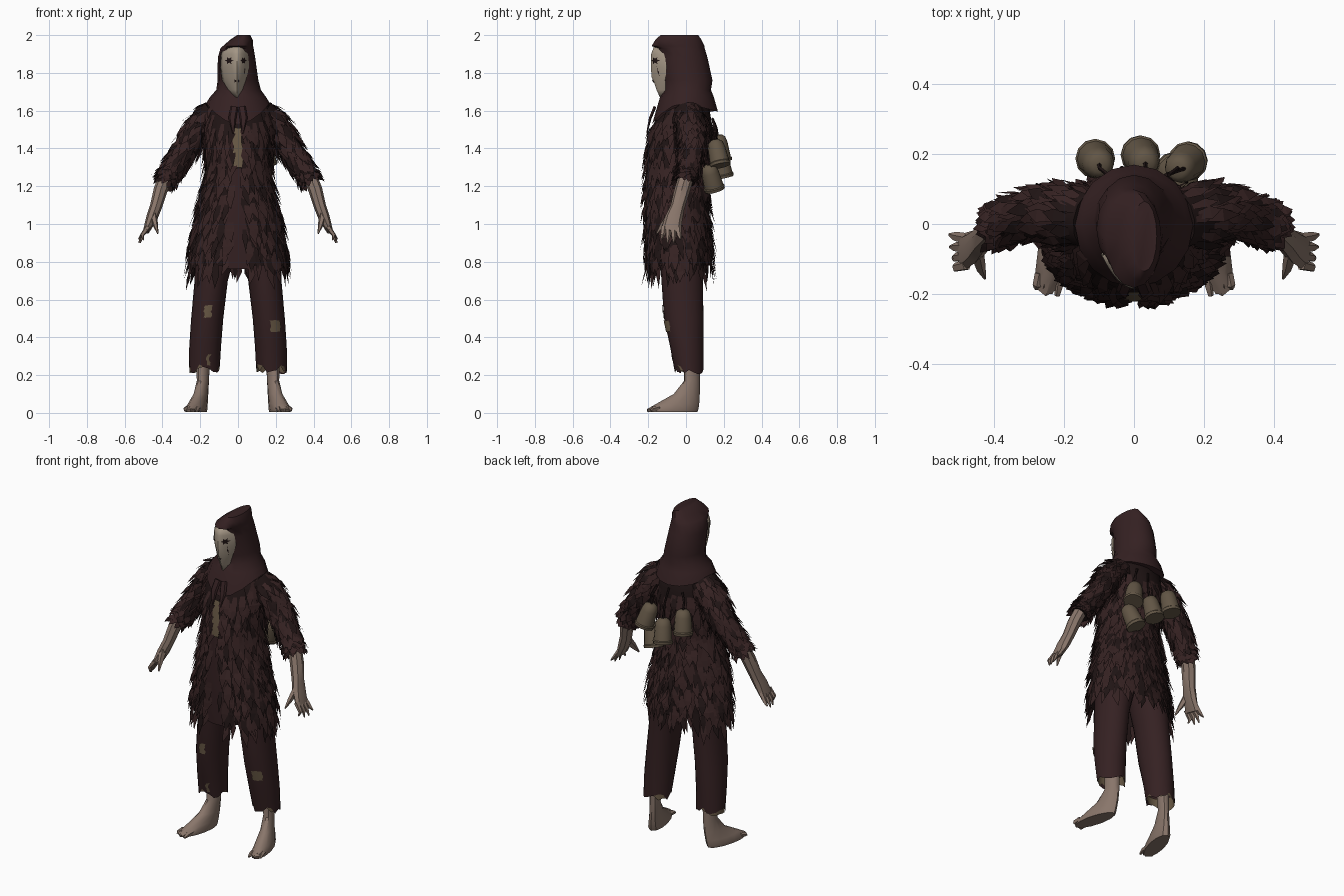
import bpy, bmesh, math, random
from mathutils import Vector, Matrix

random.seed(4)
cube = bpy.data.objects.get("Cube")
if cube:
    bpy.data.objects.remove(cube)


def material(name, rgb):
    m = bpy.data.materials.new(name)
    m.use_nodes = True
    m.diffuse_color = (*rgb, 1)
    m.node_tree.nodes["Principled BSDF"].inputs["Base Color"].default_value = (*rgb, 1)
    return m


cloth = material("dark brown cloth", (0.035, 0.015, 0.016))
rag = material("brown rags", (0.035, 0.0155, 0.0155))
shadow = material("blackish brown", (0.014, 0.007, 0.007))
skin = material("weathered skin", (0.25, 0.18, 0.145))
bone = material("pale mask", (0.37, 0.305, 0.235))
tan = material("tan lining", (0.14, 0.1, 0.06))
brass = material("dull bell metal", (0.122, 0.092, 0.06))


def finish(name, bm, mats, smooth=True, recalc=True):
    if recalc:
        bmesh.ops.recalc_face_normals(bm, faces=bm.faces[:])
    me = bpy.data.meshes.new(name)
    bm.to_mesh(me)
    bm.free()
    for m in mats:
        me.materials.append(m)
    ob = bpy.data.objects.new(name, me)
    bpy.context.collection.objects.link(ob)
    if smooth:
        bpy.ops.object.select_all(action="DESELECT")
        ob.select_set(True)
        bpy.context.view_layer.objects.active = ob
        bpy.ops.object.shade_smooth_by_angle(angle=math.radians(38))
    return ob


def grid(bm, rows, closed=False, caps=False):
    """Skin rows of points into quads."""
    vs = [[bm.verts.new(p) for p in r] for r in rows]
    n = len(vs[0])
    for a, b in zip(vs, vs[1:]):
        for i in range(n if closed else n - 1):
            bm.faces.new((a[i], a[(i + 1) % n], b[(i + 1) % n], b[i]))
    if caps:
        bm.faces.new(vs[0])
        bm.faces.new(vs[-1])


def lerp_at(rings, key):
    """Interpolate ring values, rings sorted by falling first value."""
    if key >= rings[0][0]:
        return rings[0][1:]
    for a, b in zip(rings, rings[1:]):
        if key >= b[0]:
            k = (a[0] - key) / (a[0] - b[0])
            return [u + (v - u) * k for u, v in zip(a[1:], b[1:])]
    return rings[-1][1:]


def surf(rings, z, t, off=0.0, s=1):
    """Point on a stack of ellipses; angle 0 faces the front."""
    cx, cy, rx, ry = lerp_at(rings, z)
    return Vector((s * (cx + (rx + off) * math.sin(t)), cy - (ry + off) * math.cos(t), z))


def stack(name, rings, mat, n=12, s=1, drop=None, caps=True, skew=0):
    bm = bmesh.new()
    rows = []
    for r in rings:
        row = [surf(rings, r[0], 2 * math.pi * i / n, 0, s) for i in range(n)]
        for p in row:
            p.x -= s * skew * p.y
        rows.append(row)
    if drop:
        for i, p in enumerate(rows[-1]):
            p.z -= drop(2 * math.pi * i / n)
    grid(bm, rows, True, caps)
    return finish(name, bm, [mat])


def tube_point(path, k, t, s=1):
    """Point on a tube; path entries are x, y, z, radius along y, other radius."""
    i = max(0, min(int(k), len(path) - 2))
    p = [u + (v - u) * (k - i) for u, v in zip(path[i], path[i + 1])]
    lo, hi = path[max(0, i - (k == i))], path[i + 1]
    d = (Vector(hi[:3]) - Vector(lo[:3])).normalized()
    a = Vector((0, 1, 0))
    a = (a - d * d.dot(a)).normalized()
    q = Vector(p[:3]) + a * p[3] * math.cos(t) + d.cross(a) * p[4] * math.sin(t)
    return Vector((q.x * s, q.y, q.z))


def tube(name, path, mat, n=8, s=1):
    bm = bmesh.new()
    grid(bm, [[tube_point(path, k, 2 * math.pi * i / n, s) for i in range(n)]
              for k in range(len(path))], True, True)
    return finish(name, bm, [mat])


def patch(name, rings, z0, z1, t0, t1, mat, s=1, off=0.005, ragged=0.012):
    """Thin plate following a stacked surface, with uneven edges."""
    bm = bmesh.new()
    rows = []
    for j in range(7):
        w = random.uniform(-ragged, ragged) / 0.1
        rows.append([surf(rings, z0 + (z1 - z0) * j / 6 + random.uniform(-ragged, ragged) / 3,
                          t0 + (t1 - t0) * i / 4 + w, off, s) for i in range(5)])
    grid(bm, rows)
    return finish(name, bm, [mat])


def rags(name, f, starts, around, step, width, skip=None):
    """Overlapping pointed strips, each hanging from f(k, t) towards f(k + step, t)."""
    bm = bmesh.new()
    for k0 in starts:
        for i in range(around):
            t = 2 * math.pi * (i + random.random()) / around
            k = k0 + random.uniform(-0.3, 0.3) * step
            if skip and skip(k, t):
                continue
            st = step * random.uniform(0.75, 1.3)
            p, m, e = f(k, t), f(k + st * 0.5, t), f(k + st, t + random.uniform(-0.08, 0.08))
            out = (p - f(k, t + math.pi)).normalized()
            side = (f(k, t + 0.1) - f(k, t - 0.1)).normalized() * width * random.uniform(0.7, 1.2)
            lift = random.uniform(0.008, 0.034)
            m, e = m + out * lift * 0.6, e + out * lift
            v = [bm.verts.new(q) for q in (p - side * 0.6, p + side * 0.6, m + side, m - side, e)]
            tone = 1 if random.random() < 0.25 else 0
            for face in (bm.faces.new(v[:4]), bm.faces.new((v[3], v[2], v[4]))):
                face.normal_update()
                face.material_index = tone
                if face.normal.dot(out) < 0:
                    face.normal_flip()
    return finish(name, bm, [rag, shadow], smooth=False, recalc=False)


# Coat body and its layered rags
coat = [(1.68, 0, 0, 0.1, 0.08), (1.63, 0, 0, 0.165, 0.12), (1.5, 0, -0.022, 0.18, 0.165),
        (1.35, 0, -0.04, 0.172, 0.168), (1.25, 0, -0.05, 0.17, 0.16),
        (1.05, 0, -0.048, 0.22, 0.17), (0.85, 0, -0.037, 0.255, 0.175), (0.78, 0, -0.037, 0.255, 0.17)]
stack("coat_body", coat, shadow, 20, caps=False)


def front_gap(k, t):
    z = 1.62 - k
    turn = abs((t + math.pi) % (2 * math.pi) - math.pi)
    half = 0.13 if z > 1.0 else 0.13 + (1.0 - z) * 0.45
    under_cape = z > 1.55 and abs(math.sin(t)) < 0.75
    return under_cape or (z < 1.53 and turn < half)


rags("coat_rags", lambda k, t: surf(coat, 1.62 - k, t), [i * 0.037 for i in range(23)],
     35, 0.11, 0.019, front_gap)
patch("shirt_strip", coat, 1.3, 1.51, -0.13, 0.12, tan, off=0.012, ragged=0.004)
patch("coat_front_panel", coat, 0.76, 1.29, -0.24, 0.24, cloth, off=0.004)

# Hood with a peaked brim and draped cape
hood = [(2.0, 0.03, -0.035, 0.035, 0.1), (1.975, 0.018, -0.04, 0.06, 0.122),
        (1.942, 0, -0.042, 0.08, 0.14), (1.93, -0.005, -0.027, 0.088, 0.126), (1.88, -0.008, -0.014, 0.099, 0.128),
        (1.76, 0, 0.01, 0.108, 0.13), (1.71, 0.003, 0.01, 0.118, 0.122),
        (1.67, 0, 0.005, 0.15, 0.143), (1.63, 0, -0.005, 0.168, 0.174)]
stack("hood", hood, cloth, 16, caps=True,
      drop=lambda t: 0.11 * max(0, math.cos(t)) ** 2 + 0.045 * max(0, -math.cos(t)) - 0.01)
for s in (1, -1):
    tube("hood_tie", [(0.02, -0.165, 1.62, 0.008, 0.022), (0.03, -0.19, 1.56, 0.008, 0.022),
                      (0.025, -0.208, 1.48, 0.003, 0.004)], cloth, 5, s)

# Mask: height, half width, depth of the centre line, nose push
mask = [(1.945, 0.055, -0.168, 0), (1.9, 0.077, -0.181, 0.003), (1.83, 0.08, -0.177, 0.008),
        (1.78, 0.073, -0.167, 0.016), (1.755, 0.068, -0.163, 0.008),
        (1.71, 0.05, -0.152, 0.004), (1.67, 0.03, -0.138, 0)]


def mask_point(x, z, off=0.0):
    hw, yc, nose = lerp_at(mask, z)
    u = x / hw
    return Vector((x - 0.014 + 0.01 * (1 - abs(u)),
                   yc + 0.09 * u * u - nose * max(0, 1 - abs(u) * 3) - off, z))


bm = bmesh.new()
grid(bm, [[mask_point(r[1] * i / 6, r[0]) for i in range(-6, 7)] for r in mask])
finish("mask", bm, [bone]).modifiers.new("thickness", "SOLIDIFY").thickness = 0.006


def mask_mark(name, x, z, rx, rz, points, inner):
    """Star-shaped dark plate lying on the mask."""
    bm = bmesh.new()
    hub = bm.verts.new(mask_point(x, z, 0.007))
    rim = []
    for i in range(points * 2):
        a, r = math.pi * i / points, (inner if i % 2 else 1)
        rim.append(bm.verts.new(mask_point(x + rx * r * math.cos(a), z + rz * r * math.sin(a), 0.007)))
    for i in range(len(rim)):
        bm.faces.new((hub, rim[i], rim[(i + 1) % len(rim)]))
    finish(name, bm, [shadow], smooth=False)


for s in (1, -1):
    mask_mark("eye_hole", s * 0.038, 1.865, 0.021, 0.021, 6, 0.5)
    mask_mark("nostril", s * 0.008, 1.757, 0.007, 0.009, 3, 0.6)
mask_mark("cheek_crack", 0.045, 1.805, 0.003, 0.035, 4, 0.4)

# Limbs, mirrored
leg = [(1.0, 0.1, -0.02, 0.115, 0.12), (0.85, 0.12, -0.02, 0.108, 0.118), (0.7, 0.142, -0.02, 0.088, 0.11),
       (0.5, 0.163, -0.012, 0.085, 0.104), (0.35, 0.174, 0.004, 0.084, 0.088), (0.25, 0.178, 0.016, 0.082, 0.076)]
foot = [(0.3, 0.19, 0.03, 0.036, 0.042), (0.17, 0.193, 0.032, 0.032, 0.042), (0.1, 0.197, 0.004, 0.036, 0.069),
        (0.05, 0.203, -0.042, 0.046, 0.112), (0.02, 0.206, -0.07, 0.052, 0.136), (0.004, 0.206, -0.07, 0.048, 0.13)]
sleeve = [(0.12, 0.01, 1.585, 0.085, 0.08), (0.2, 0.025, 1.515, 0.08, 0.072), (0.272, 0.037, 1.4, 0.064, 0.062),
          (0.355, 0.01, 1.275, 0.055, 0.054), (0.385, -0.004, 1.225, 0.052, 0.05)]
arm = [(0.37, 0.01, 1.28, 0.04, 0.038), (0.41, -0.02, 1.18, 0.042, 0.037), (0.435, -0.045, 1.09, 0.038, 0.032),
       (0.457, -0.065, 1.03, 0.047, 0.03), (0.487, -0.08, 0.96, 0.053, 0.017)]
finger_tips = [(0.527, -0.03, 0.92), (0.525, -0.065, 0.9), (0.517, -0.098, 0.9), (0.5, -0.13, 0.915)]

for s, side in ((1, "left"), (-1, "right")):
    stack(side + "_trouser_leg", leg, cloth, 20, s, drop=lambda t: random.uniform(-0.01, 0.045), caps=False)
    stack(side + "_hem_lining", [(0.29, 0.178, 0.014, 0.077, 0.074), (0.24, 0.178, 0.016, 0.079, 0.074)],
          tan, 20, s, drop=lambda t: random.uniform(-0.01, 0.035), caps=False)
    stack(side + "_foot", foot, skin, 12, s, skew=0.22)
    for i in range(4):
        x = 0.21 + 0.02 * i
        tube(side + "_toe", [(x, -0.14, 0.026, 0.012, 0.014), (x + 0.005, -0.175, 0.02, 0.014, 0.014),
                             (x + 0.008, -0.205 + 0.007 * i, 0.01, 0.006, 0.008)], skin, 5, s)
    tube(side + "_sleeve", sleeve, shadow, 12, s)
    rags(side + "_sleeve_rags", lambda k, t: tube_point(sleeve, k, t, s),
         [0.2 + i * 0.24 for i in range(16)], 17, 0.66, 0.018)
    tube(side + "_forearm", arm, skin, 8, s)
    for i, tip in enumerate(finger_tips):
        y = -0.042 - 0.025 * i
        mid = (0.508, (y + tip[1]) / 2, 0.94, 0.014, 0.011)
        tube(side + "_finger", [(0.477, y, 0.985, 0.016, 0.015), mid, (*tip, 0.004, 0.003)], skin, 5, s)
    tube(side + "_thumb", [(0.448, -0.08, 1.045, 0.026, 0.02), (0.437, -0.122, 0.995, 0.019, 0.014),
                           (0.425, -0.155, 0.95, 0.004, 0.004)], skin, 5, s)

# Trouser patches
patch("left_knee_patch", leg, 0.43, 0.49, 0.05, 0.7, tan, ragged=0.008)
patch("right_thigh_patch", leg, 0.505, 0.57, -0.2, 0.25, tan, s=-1, ragged=0.008)
patch("right_shin_patch", leg, 0.25, 0.31, -0.35, -0.15, tan, s=-1, ragged=0.008)

# Bells hanging on cords across the back
profile = [(0.072, 0, 0, 0.022, 0.022), (0.06, 0, 0, 0.038, 0.038), (0.03, 0, 0, 0.046, 0.046),
           (-0.05, 0, 0, 0.052, 0.052), (-0.055, 0, 0, 0.057, 0.057), (-0.07, 0, 0, 0.055, 0.055)]
for x, y, z, tilt, lean in ((0.14, 0.168, 1.375, 0.2, -0.25), (0.13, 0.135, 1.245, 0.25, 0.3),
                            (0.025, 0.185, 1.315, 0.2, 0.12), (-0.105, 0.178, 1.4, 0.15, 0.1)):
    bell = stack("bell", profile, brass, 12)
    bell.matrix_world = (Matrix.Translation((x, y, z)) @ Matrix.Rotation(lean, 4, "Y")
                         @ Matrix.Rotation(tilt, 4, "X"))
    top = bell.matrix_world @ Vector((0, 0, 0.065))
    tube("bell_cord", [(x * 0.7, 0.14, 1.56, 0.006, 0.006), (top.x, 0.16, (1.56 + top.z) / 2, 0.006, 0.006),
                       (*top, 0.007, 0.007)], shadow, 5)
